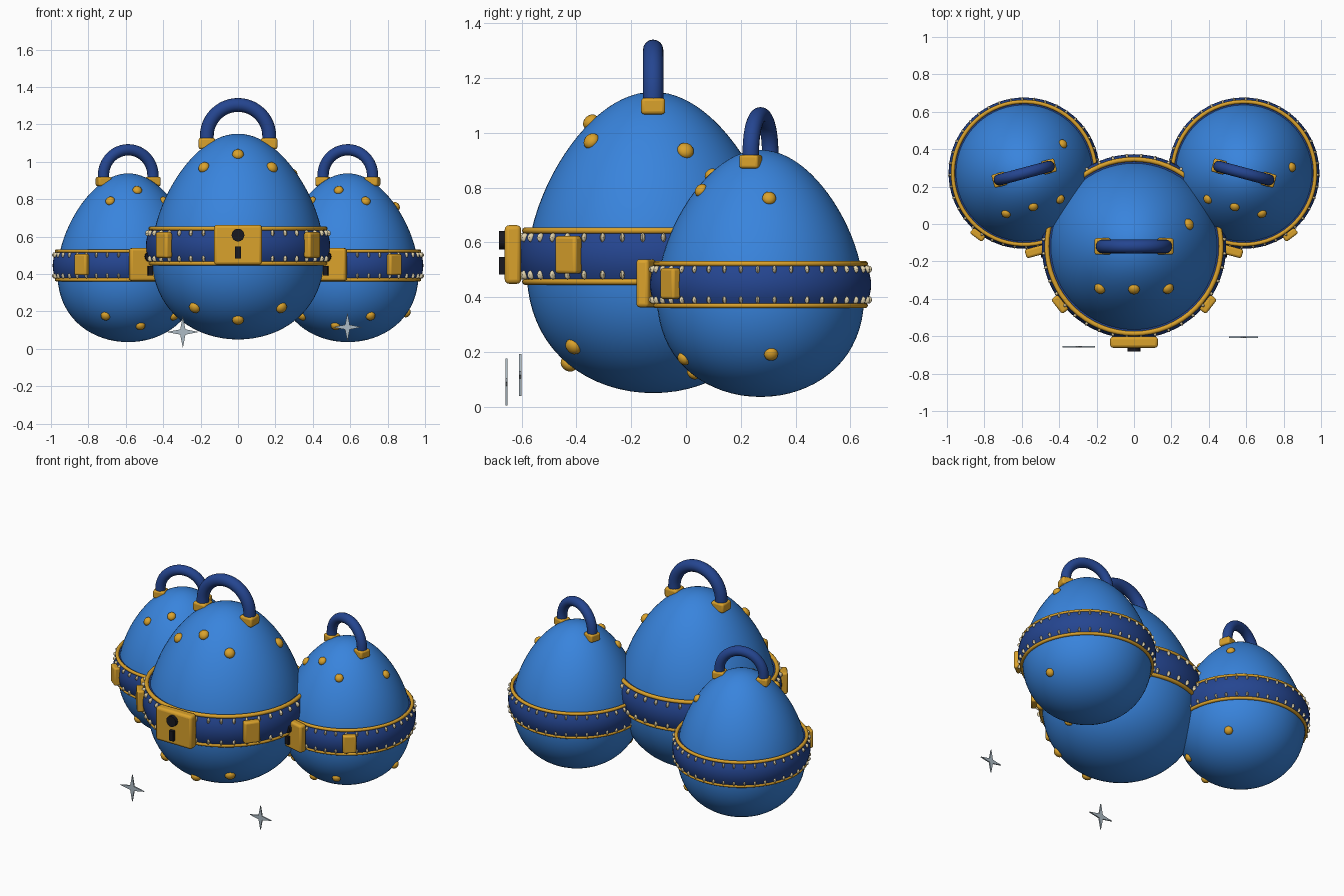
import bpy, bmesh, math
from mathutils import Matrix, Vector

if "Cube" in bpy.data.objects:
    bpy.data.objects.remove(bpy.data.objects["Cube"])


def mat(name, c):
    m = bpy.data.materials.new(name)
    m.diffuse_color = (*c, 1)
    m.use_nodes = True
    m.node_tree.nodes["Principled BSDF"].inputs["Base Color"].default_value = m.diffuse_color
    return m


BLUE = mat("shell blue", (0.04, 0.23, 0.72))
NAVY = mat("navy", (0.018, 0.06, 0.28))
GOLD = mat("gold", (0.70, 0.36, 0.025))
CREAM = mat("cream", (0.75, 0.65, 0.42))
BLACK = mat("black", (0.01, 0.01, 0.015))
SILVER = mat("silver", (0.42, 0.50, 0.56))


def finish(name, bm, material, frame, angle=40, bevel=0):
    """Turn a bmesh into a smooth-shaded object placed in the given frame."""
    bmesh.ops.recalc_face_normals(bm, faces=bm.faces)
    me = bpy.data.meshes.new(name)
    bm.to_mesh(me)
    bm.free()
    me.materials.append(material)
    ob = bpy.data.objects.new(name, me)
    bpy.context.collection.objects.link(ob)
    ob.matrix_world = frame
    bpy.ops.object.select_all(action='DESELECT')
    ob.select_set(True)
    bpy.context.view_layer.objects.active = ob
    if angle:
        bpy.ops.object.shade_smooth_by_angle(angle=math.radians(angle))
    if bevel:
        b = ob.modifiers.new("rounded_edges", 'BEVEL')
        b.width, b.segments = bevel, 3
    return ob


def lathe(profile, steps=64):
    """Spin (radius, z) points around the z axis."""
    bm = bmesh.new()
    vs = [bm.verts.new((r, 0, z)) for r, z in profile]
    es = [bm.edges.new(p) for p in zip(vs, vs[1:])]
    bmesh.ops.spin(bm, geom=vs + es, cent=(0, 0, 0), axis=(0, 0, 1),
                   angle=2 * math.pi, steps=steps)
    bmesh.ops.remove_doubles(bm, verts=bm.verts, dist=1e-4)
    return bm


def tube(points, normal, r, sides=16):
    """Round tube along a planar path with capped ends."""
    bm = bmesh.new()
    rings = []
    for i, p in enumerate(points):
        t = (points[min(i + 1, len(points) - 1)] - points[max(i - 1, 0)]).normalized()
        side = normal.cross(t)
        rings.append([bm.verts.new(p + r * (math.cos(a) * normal + math.sin(a) * side))
                      for a in (2 * math.pi * k / sides for k in range(sides))])
    for a, b in zip(rings, rings[1:]):
        for k in range(sides):
            j = (k + 1) % sides
            bm.faces.new((a[k], a[j], b[j], b[k]))
    bm.faces.new(rings[0])
    bm.faces.new(rings[-1])
    return bm


def add_box(bm, size, m):
    bmesh.ops.create_cube(bm, size=1, matrix=m @ Matrix.Diagonal((*size, 1)))


def shell(theta):
    """Egg outline: radius and height at polar angle theta."""
    return (0.453 * math.sin(theta) * (1 - 0.2 * math.cos(theta)),
            0.6 + 0.55 * math.cos(theta))


def around(deg, r, z):
    """Frame at an angle measured from the front (-y), with local -y outward."""
    return (Matrix.Rotation(math.radians(deg), 4, 'Z')
            @ Matrix.Translation((0, -r, z)))


def egg(prefix, frame):
    def put(name, *args, **kw):
        finish(prefix + name, *args, **kw)

    # shell
    put("egg_shell", lathe([shell(math.pi * i / 40) for i in range(41)]), BLUE, frame)

    # bulging belt with a gold trim ring on each edge
    belt = [(0.42, 0.457)] + [(0.468 + 0.025 * (1 - (i / 4) ** 2), 0.55 + 0.0233 * i)
                              for i in range(-4, 5)] + [(0.42, 0.643)]
    put("belt", lathe(belt), NAVY, frame)
    for label, z in (("lower", 0.457), ("upper", 0.643)):
        ring = [(0.466 + 0.013 * math.cos(a), z + 0.012 * math.sin(a))
                for a in (math.pi * k / 5 for k in range(11))]
        put(label + "_trim_ring", lathe(ring), GOLD, frame)

    # two rows of small pins on the belt
    bm = bmesh.new()
    for i in range(40):
        for z in (0.482, 0.618):
            bmesh.ops.create_uvsphere(bm, u_segments=8, v_segments=6, radius=1,
                                      matrix=around(9 * i + 4.5, 0.481, z)
                                      @ Matrix.Diagonal((0.009, 0.016, 0.017, 1)))
    put("belt_pins", bm, CREAM, frame)

    # round knobs on the shell: (angle from front, height)
    bm = bmesh.new()
    for deg, z in ((0, 1.04), (-39, 0.97), (39, 0.97), (112, 0.935),
                   (0, 0.155), (-38.5, 0.22), (38.5, 0.22), (112, 0.24)):
        th = math.acos((z - 0.6) / 0.55)
        (r0, z0), (r1, z1) = shell(th - 0.01), shell(th + 0.01)
        tilt = math.atan2(r1 - r0, z0 - z1)
        bmesh.ops.create_uvsphere(bm, u_segments=16, v_segments=10, radius=1,
                                  matrix=around(deg, shell(th)[0], z)
                                  @ Matrix.Rotation(-tilt, 4, 'X')
                                  @ Matrix.Diagonal((0.031, 0.024, 0.031, 1)))
    put("knobs", bm, GOLD, frame)

    # lock plate and side clasps
    bm = bmesh.new()
    add_box(bm, (0.256, 0.06, 0.214), around(0, 0.512, 0.556))
    put("lock_plate", bm, GOLD, frame, bevel=0.016)
    bm = bmesh.new()
    for deg in (-52, 52):
        add_box(bm, (0.098, 0.045, 0.138), around(deg, 0.503, 0.555))
    put("side_clasps", bm, GOLD, frame, bevel=0.012)

    # keyhole: round head over a slot
    bm = bmesh.new()
    bmesh.ops.create_cone(bm, cap_ends=True, segments=24, radius1=0.034, radius2=0.034,
                          depth=0.04, matrix=around(0, 0.543, 0.608)
                          @ Matrix.Rotation(math.pi / 2, 4, 'X'))
    add_box(bm, (0.03, 0.04, 0.064), around(0, 0.543, 0.515))
    put("keyhole", bm, BLACK, frame)

    # carrying handle and its two feet
    arc = [Vector((0.167 * math.cos(a), 0, 1.137 + 0.167 * math.sin(a)))
           for a in (math.pi * i / 24 for i in range(25))]
    path = [Vector((0.167, 0, 1.09))] + arc + [Vector((-0.167, 0, 1.09))]
    put("handle", tube(path, Vector((0, 1, 0)), 0.037), NAVY, frame)
    bm = bmesh.new()
    for s in (-1, 1):
        add_box(bm, (0.088, 0.088, 0.06), Matrix.Translation((0.167 * s, 0, 1.098)))
    put("handle_feet", bm, GOLD, frame, bevel=0.012)


# large egg in front, two smaller ones turned inward behind it
egg("centre_", Matrix.Translation((0, -0.12, 0)))
for label, s in (("left_", -1), ("right_", 1)):
    egg(label, Matrix.Translation((0.587 * s, 0.272, -0.005))
        @ Matrix.Rotation(math.radians(-15 * s), 4, 'Z') @ Matrix.Scale(0.82, 4))

# thin four-pointed sparkles
for label, loc, size in (("left", (-0.295, -0.655, 0.09), 0.086),
                         ("right", (0.585, -0.605, 0.116), 0.077)):
    bm = bmesh.new()
    rim = []
    for k in range(8):
        r = size if k % 2 == 0 else size * 0.23
        a = k * math.pi / 4
        rim.append((r * math.cos(a), r * math.sin(a)))
    front = [bm.verts.new((x, -0.004, z)) for x, z in rim]
    back = [bm.verts.new((x, 0.004, z)) for x, z in rim]
    bm.faces.new(front)
    bm.faces.new(back)
    for k in range(8):
        j = (k + 1) % 8
        bm.faces.new((front[k], front[j], back[j], back[k]))
    finish(label + "_sparkle", bm, SILVER, Matrix.Translation(loc), angle=0)
